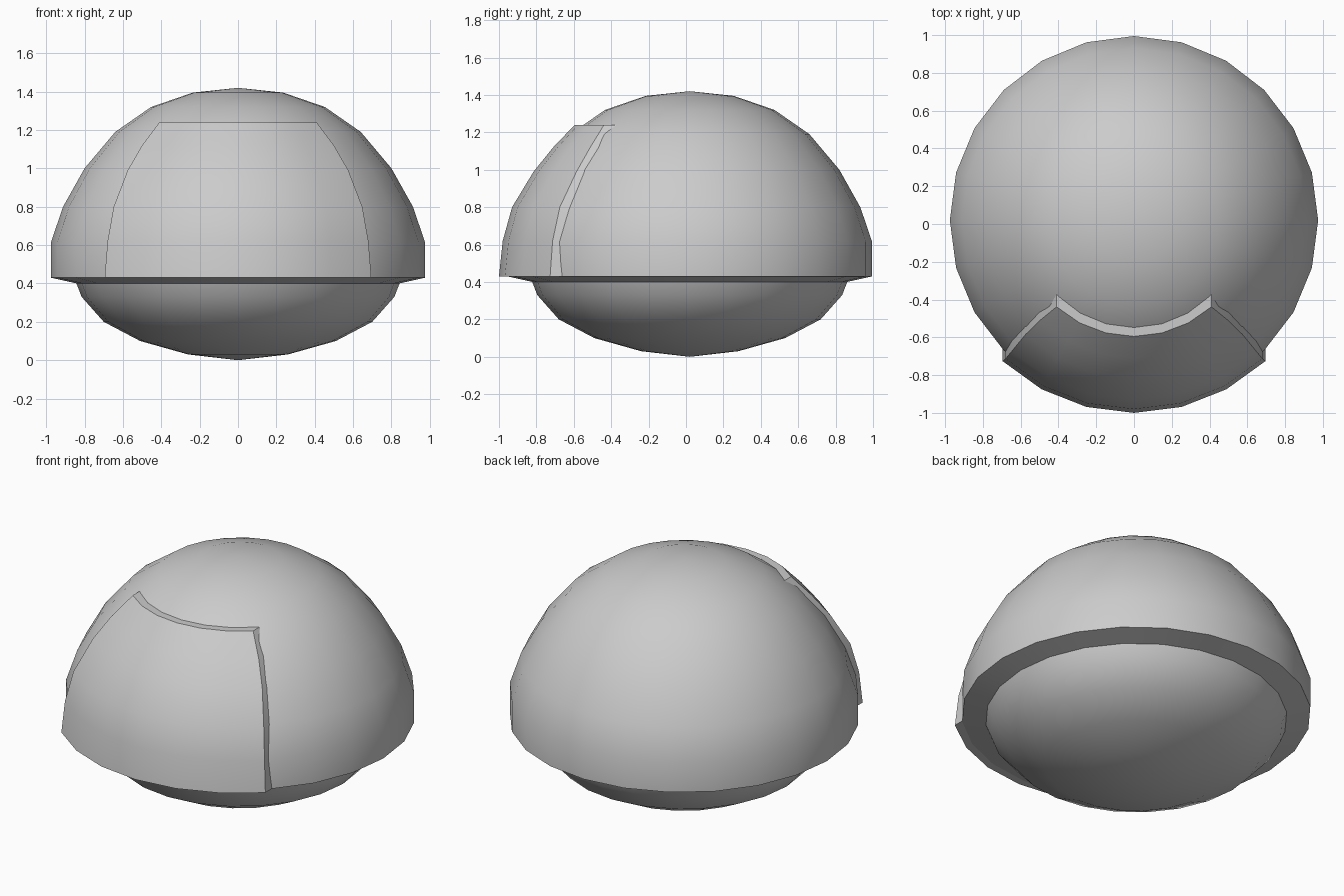
import bpy, bmesh
from math import sin, cos, pi, asin

if "Cube" in bpy.data.objects:
    bpy.data.objects.remove(bpy.data.objects["Cube"])

CY = 0.02      # y of the shared vertical axis
SEG = 24


def finish(bm, name, angle):
    bmesh.ops.recalc_face_normals(bm, faces=bm.faces)
    me = bpy.data.meshes.new(name)
    bm.to_mesh(me)
    bm.free()
    ob = bpy.data.objects.new(name, me)
    bpy.context.collection.objects.link(ob)
    bpy.ops.object.select_all(action='DESELECT')
    ob.select_set(True)
    bpy.context.view_layer.objects.active = ob
    bpy.ops.object.shade_smooth_by_angle(angle=angle)
    return ob


def lathe(name, profile, angle=0.7):
    """Spin (radius, z) points around the vertical axis."""
    bm = bmesh.new()
    rings = []
    for r, z in profile:
        if r == 0:
            rings.append([bm.verts.new((0, CY, z))] * SEG)
        else:
            rings.append([bm.verts.new((r * cos(2 * pi * i / SEG),
                                        CY + r * sin(2 * pi * i / SEG), z))
                          for i in range(SEG)])
    for a, b in zip(rings, rings[1:]):
        for i in range(SEG):
            j = (i + 1) % SEG
            bm.faces.new(list(dict.fromkeys((a[i], a[j], b[j], b[i]))))
    return finish(bm, name, angle)


# dome shell with its sloping underside rim
lathe("dome_shell", [(0.84, 0.40), (0.975, 0.43), (0.975, 0.615), (0.912, 0.80),
                     (0.80, 1.0), (0.64, 1.19), (0.453, 1.32), (0.235, 1.395),
                     (0, 1.42)])

# rounded bowl underneath
lathe("lower_bowl", [(0, 0), (0.26, 0.03), (0.51, 0.10), (0.70, 0.20),
                     (0.815, 0.33), (0.85, 0.42)])

# front panel: rows of (z, radius, half width), curved around the dome
rows = [(0.43, 1.02, 0.695), (0.62, 1.0, 0.68), (0.80, 0.95, 0.648),
        (0.99, 0.835, 0.575), (1.12, 0.73, 0.50), (1.24, 0.615, 0.41)]
N = 6
bm = bmesh.new()
grid = []
for z, r, h in rows:
    a = asin(h / r)
    grid.append([bm.verts.new((r * sin(a * (2 * i / N - 1)),
                               CY - r * cos(a * (2 * i / N - 1)), z))
                 for i in range(N + 1)])
for p, q in zip(grid, grid[1:]):
    for i in range(N):
        bm.faces.new((p[i], p[i + 1], q[i + 1], q[i]))
# give it depth straight back into the dome
back = bmesh.ops.extrude_face_region(bm, geom=bm.faces[:], use_keep_orig=True)
moved = [v for v in back["geom"] if isinstance(v, bmesh.types.BMVert)]
bmesh.ops.translate(bm, verts=moved, vec=(0, 0.11, 0))
finish(bm, "front_panel", 0.6)
